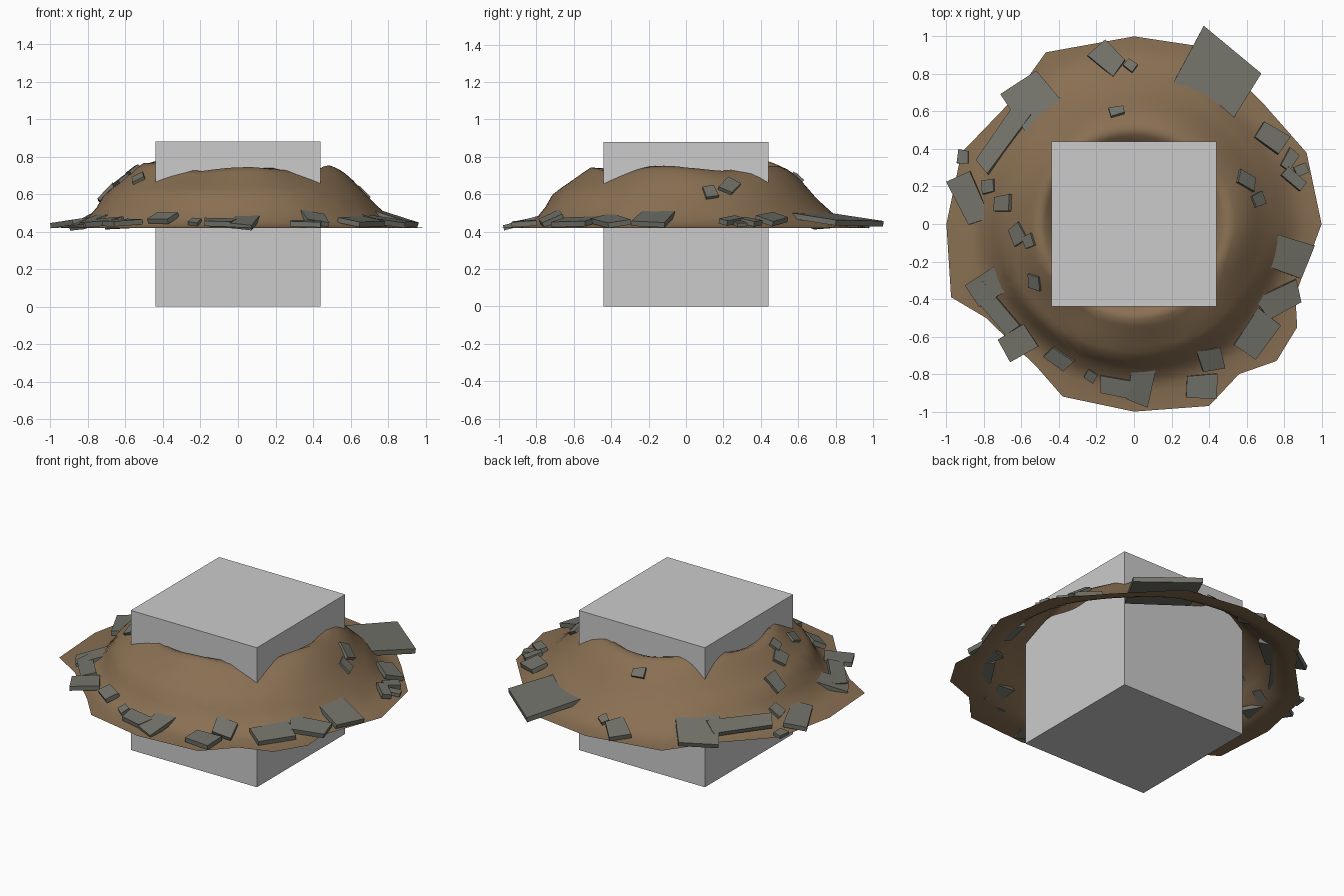
import bpy, bmesh, math, random
from mathutils import Vector, Matrix

if "Cube" in bpy.data.objects:
    bpy.data.objects.remove(bpy.data.objects["Cube"])

random.seed(4)


def material(name, rgb):
    m = bpy.data.materials.new(name)
    m.diffuse_color = (*rgb, 1)
    m.use_nodes = True
    m.node_tree.nodes["Principled BSDF"].inputs["Base Color"].default_value = m.diffuse_color
    return m


STONE = material("grey stone", (0.17, 0.17, 0.145))
DIRT = material("brown dirt", (0.25, 0.16, 0.085))
BLOCK = material("pale block", (0.6, 0.6, 0.6))


def add_object(name, bm, mat, smooth=False):
    me = bpy.data.meshes.new(name)
    bm.normal_update()
    bm.to_mesh(me)
    bm.free()
    me.materials.append(mat)
    for p in me.polygons:
        p.use_smooth = smooth
    ob = bpy.data.objects.new(name, me)
    bpy.context.collection.objects.link(ob)
    return ob


# Central cube
bm = bmesh.new()
bmesh.ops.create_cube(bm, size=0.88, matrix=Matrix.Translation((0, 0, 0.44)))
add_object("centre_block", bm, BLOCK)

# Mound: gentle and steep slope profiles (radius, height), blended by direction
GENTLE = [(.36, .64), (.44, .695), (.49, .745), (.56, .715), (.62, .665),
          (.7, .575), (.8, .485), (.9, .44), (1.06, .42)]
STEEP = [(.36, .64), (.44, .695), (.49, .745), (.56, .70), (.64, .65),
         (.71, .605), (.77, .50), (.85, .44), (1.06, .42)]
RIM = [(1, 0), (.92, .38), (.70, .63), (.40, .94), (0, 1), (-.47, .915),
       (-.66, .65), (-.92, .38), (-1, 0), (-.975, -.39), (-.79, -.5),
       (-.52, -.76), (-.38, -.92), (0, -1), (.40, -.97), (.56, -.8),
       (.76, -.73), (.87, -.55), (.86, -.38)]


def profile(points, r):
    if r <= points[0][0]:
        return points[0][1]
    for (r0, z0), (r1, z1) in zip(points, points[1:]):
        if r <= r1:
            return z0 + (z1 - z0) * (r - r0) / (r1 - r0)
    return points[-1][1]


def height(x, y):
    r, a = math.hypot(x, y), math.atan2(y, x)
    steep = min(1, max(0, 0.5 + 0.9 * math.cos(a - math.radians(238))))
    z = profile(GENTLE, r) * (1 - steep) + profile(STEEP, r) * steep
    crest = math.exp(-((r - .52) / .1) ** 2)
    lift = .04 * max(0, math.cos(a - math.radians(150))) + .012 * math.cos(5 * a + 1)
    return z + crest * lift


SUB, RINGS = 5, 18
outline = []
for (x0, y0), (x1, y1) in zip(RIM, RIM[1:] + RIM[:1]):
    for k in range(SUB):
        outline.append((x0 + (x1 - x0) * k / SUB, y0 + (y1 - y0) * k / SUB))
bm = bmesh.new()
rings = []
for j in range(RINGS + 1):
    t = j / RINGS
    ring = []
    for x, y in outline:
        R = math.hypot(x, y)
        r = .37 + (R - .37) * t
        px, py = x / R * r, y / R * r
        z = height(px, py)
        fade = max(0, (t - .7) / .3)
        ring.append(bm.verts.new((px, py, z * (1 - fade) + .42 * fade)))
    rings.append(ring)
n = len(outline)
for a, b in zip(rings, rings[1:]):
    for i in range(n):
        k = (i + 1) % n
        bm.faces.new((a[i], b[i], b[k], a[k]))
add_object("dirt_mound", bm, DIRT, True)


# Broken stone slabs lying on the slope
def slab(name, x, y, length, width, yaw, thick, tilt=.75, lift=.012):
    e = .05
    gx = (height(x + e, y) - height(x - e, y)) / (2 * e)
    gy = (height(x, y + e) - height(x, y - e)) / (2 * e)
    normal = Vector((-gx * tilt, -gy * tilt, 1)).normalized()
    turn = Vector((0, 0, 1)).rotation_difference(normal).to_matrix().to_4x4()
    place = (Matrix.Translation((x, y, height(x, y) + lift)) @ turn
             @ Matrix.Rotation(math.radians(yaw), 4, 'Z'))
    bm = bmesh.new()
    top, bottom = [], []
    for sx, sy in ((-1, -1), (1, -1), (1, 1), (-1, 1)):
        px = sx * length / 2 * random.uniform(.78, 1.12)
        py = sy * width / 2 * random.uniform(.78, 1.12)
        top.append(bm.verts.new(place @ Vector((px, py, thick / 2))))
        bottom.append(bm.verts.new(place @ Vector((px, py, -thick / 2))))
    bm.faces.new(top)
    bm.faces.new(bottom[::-1])
    for i in range(4):
        k = (i + 1) % 4
        bm.faces.new((bottom[i], bottom[k], top[k], top[i]))
    add_object(name, bm, STONE)


slab("large_slab", .44, .76, .42, .38, -36, .03, tilt=.35, lift=.02)
SLABS = [  # x, y, length, width, yaw
    (-.14, .88, .18, .13, -40), (-.54, .66, .24, .24, 35),
    (-.70, .46, .38, .12, 55), (-.88, .13, .25, .13, -65),
    (-.78, -.33, .20, .16, 30), (-.73, -.46, .30, .10, -50),
    (-.62, -.64, .18, .15, 30), (-.40, -.72, .14, .09, -35),
    (-.10, -.87, .17, .09, -10), (.03, -.86, .13, .20, -15),
    (.36, -.87, .18, .14, -3), (.41, -.72, .13, .14, 10),
    (.65, -.59, .17, .27, -32), (.78, -.40, .23, .13, 25),
    (.84, -.18, .22, .19, -20), (.73, .46, .19, .12, -35),
    (.85, .24, .12, .06, -40), (.83, .34, .11, .06, 60)]
for i, s in enumerate(SLABS):
    slab(f"slab_{i + 1}", *s, .028)

# Small loose chips
CHIPS = [(-.02, .845, .05), (-.09, .60, .06), (-.78, .20, .07),
         (-.70, .11, .09), (-.62, -.06, .09), (-.53, -.31, .07),
         (-.23, -.81, .055), (.66, .13, .07), (.60, .23, .09),
         (.89, .29, .06), (-.91, .36, .06), (-.56, -.09, .06)]
for i, (x, y, s) in enumerate(CHIPS):
    slab(f"chip_{i + 1}", x, y, s * 1.2, s, random.uniform(0, 180), .02,
         tilt=.9, lift=.006)
